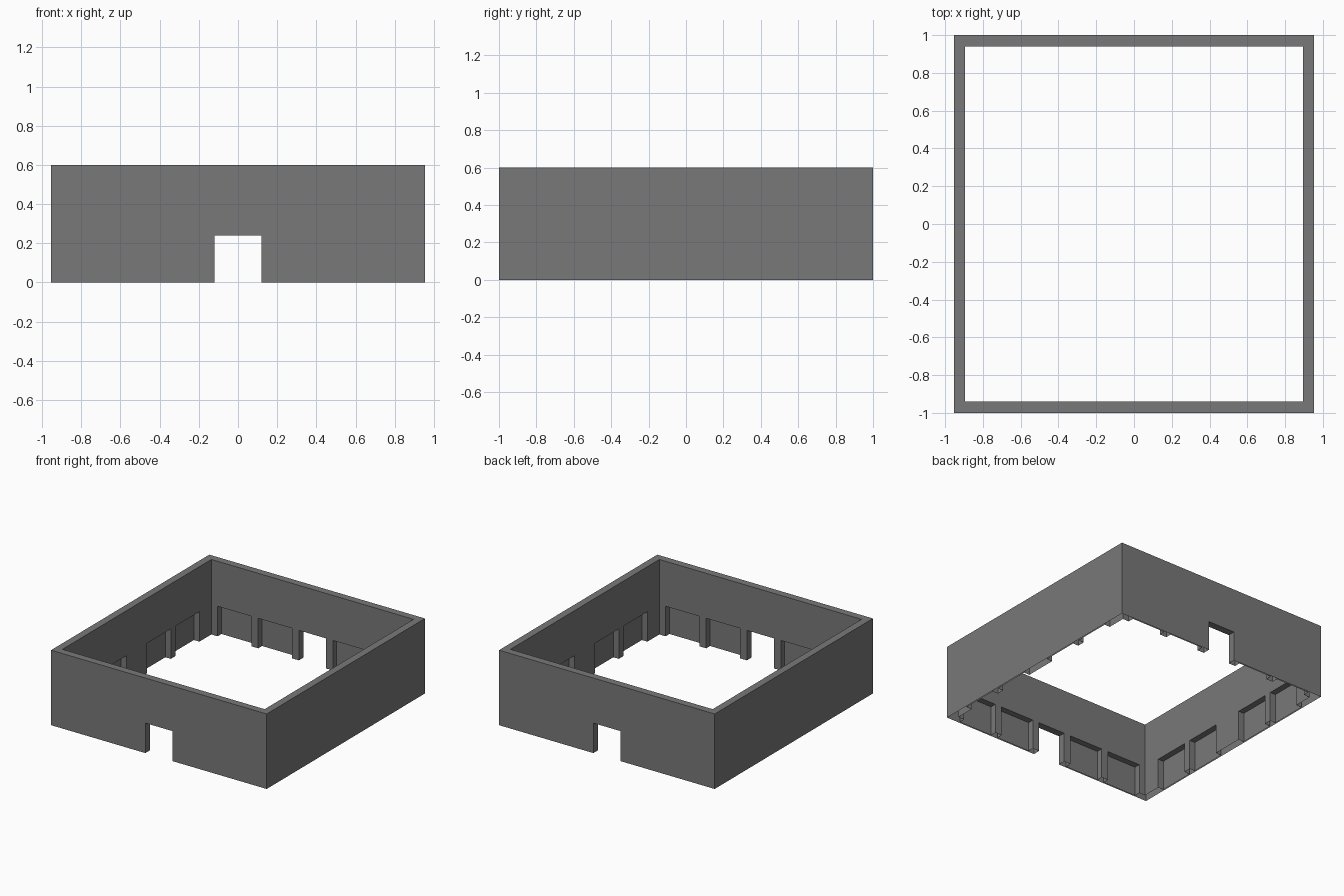
import bpy, bmesh
from mathutils import Matrix, Vector

if "Cube" in bpy.data.objects:
    bpy.data.objects.remove(bpy.data.objects["Cube"])

HX, HY, H = 0.954, 1.0, 0.6      # outer half sizes and wall height
T, DEPTH = 0.059, 0.049          # wall thickness, niche depth
TOP = 0.24                       # height of doors and niches


def add_box(bm, lo, hi):
    lo, hi = Vector(lo), Vector(hi)
    m = Matrix.Translation((lo + hi) / 2) @ Matrix.Diagonal((*(hi - lo), 1))
    bmesh.ops.create_cube(bm, size=1, matrix=m)


def make_object(name, boxes):
    bm = bmesh.new()
    for lo, hi in boxes:
        add_box(bm, lo, hi)
    mesh = bpy.data.meshes.new(name)
    bm.to_mesh(mesh)
    bm.free()
    obj = bpy.data.objects.new(name, mesh)
    bpy.context.collection.objects.link(obj)
    return obj


def cut(target, name, boxes):
    cutter = make_object(name, boxes)
    cutter.hide_render = True
    cutter.display_type = 'WIRE'
    mod = target.modifiers.new(name, 'BOOLEAN')
    mod.operation, mod.solver, mod.object = 'DIFFERENCE', 'EXACT', cutter
    bpy.context.view_layer.objects.active = target
    bpy.ops.object.modifier_apply(modifier=name)
    bpy.data.objects.remove(cutter)


ix, iy = HX - T, HY - T
walls = make_object("perimeter_wall", [((-HX, -HY, 0), (HX, HY, H))])

# Open courtyard
cut(walls, "courtyard_cutter", [((-ix, -iy, -0.1), (ix, iy, H + 0.1))])

# Doorways through front and back
cut(walls, "door_cutter", [((-0.12, -1.2, -0.1), (0.12, 1.2, TOP))])

# Inner niches: each bar spans the courtyard and bites into both facing walls
niches = []
for s in (-1, 1):
    for a in (0.18, 0.54):       # front and back walls
        x0, x1 = sorted((s * a, s * (a + 0.3)))
        niches.append(((x0, -iy - DEPTH, -0.1), (x1, iy + DEPTH, TOP)))
cut(walls, "front_back_niche_cutter", niches)

niches = []
for s in (-1, 1):
    for a in (0.13, 0.49):       # side walls
        y0, y1 = sorted((s * a, s * (a + 0.3)))
        niches.append(((-ix - DEPTH, y0, -0.1), (ix + DEPTH, y1, TOP)))
cut(walls, "side_niche_cutter", niches)

# The underside is left open
bm = bmesh.new()
bm.from_mesh(walls.data)
base = [f for f in bm.faces if all(abs(v.co.z) < 1e-4 for v in f.verts)]
bmesh.ops.delete(bm, geom=base, context='FACES')
bm.to_mesh(walls.data)
bm.free()

# Dark stone
stone = bpy.data.materials.new("dark_stone")
stone.diffuse_color = (0.19, 0.19, 0.19, 1)
stone.use_nodes = True
stone.node_tree.nodes["Principled BSDF"].inputs["Base Color"].default_value = stone.diffuse_color
walls.data.materials.clear()
walls.data.materials.append(stone)
